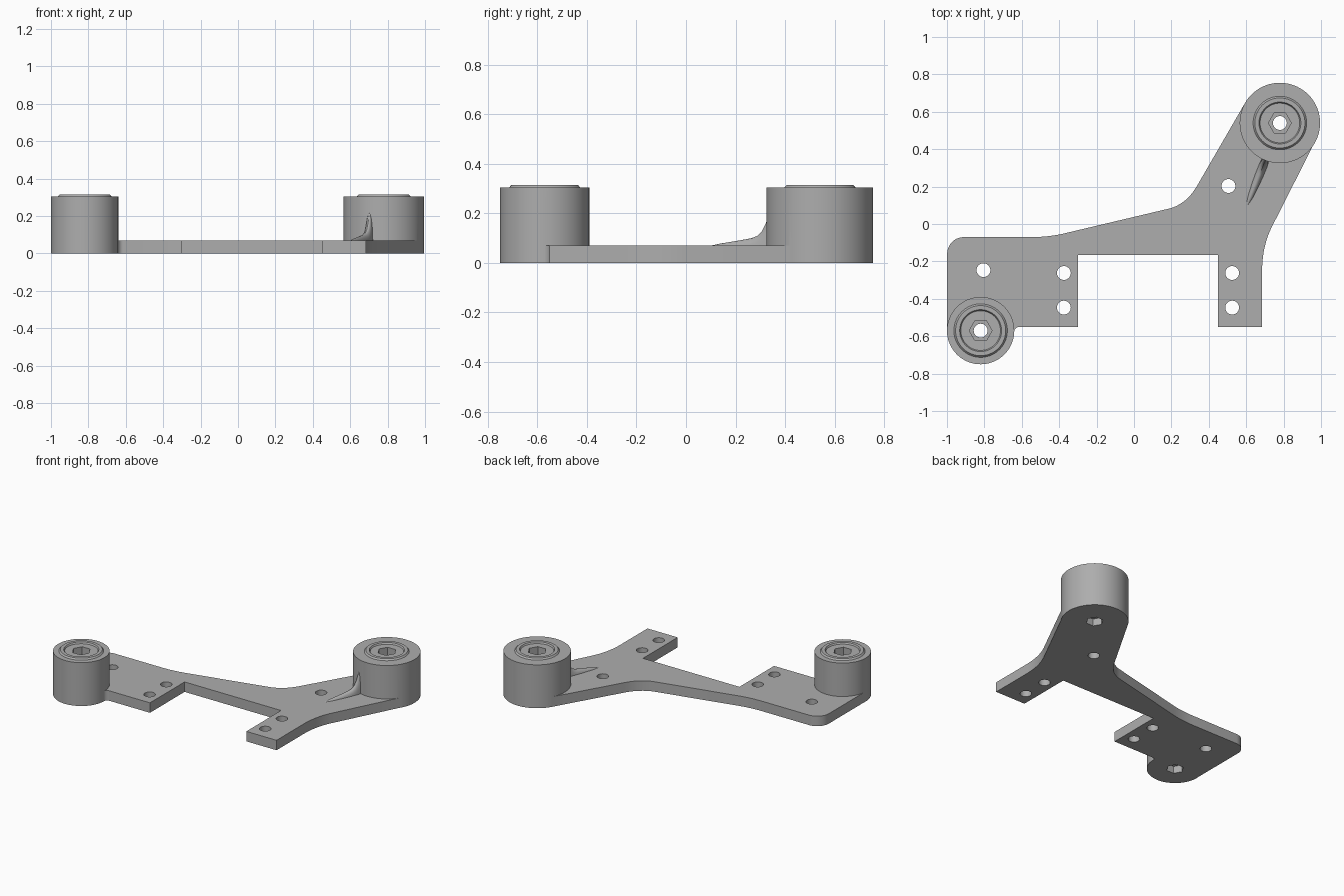
import bpy, bmesh, math
from mathutils import Vector

cube = bpy.data.objects.get("Cube")
if cube:
    bpy.data.objects.remove(cube, do_unlink=True)

grey = bpy.data.materials.new("plain_grey")
grey.use_nodes = True
grey.diffuse_color = (0.42, 0.42, 0.42, 1)
grey.node_tree.nodes["Principled BSDF"].inputs["Base Color"].default_value = (0.42, 0.42, 0.42, 1)

T = 0.07     # plate thickness
TOP = 0.305  # boss height


def make(name, bm):
    bmesh.ops.recalc_face_normals(bm, faces=bm.faces)
    mesh = bpy.data.meshes.new(name)
    bm.to_mesh(mesh)
    bm.free()
    mesh.materials.append(grey)
    ob = bpy.data.objects.new(name, mesh)
    bpy.context.scene.collection.objects.link(ob)
    return ob


def prism(name, points, z0, z1):
    bm = bmesh.new()
    face = bm.faces.new([bm.verts.new((x, y, z0)) for x, y in points])
    new = bmesh.ops.extrude_face_region(bm, geom=[face])["geom"]
    bmesh.ops.translate(bm, vec=(0, 0, z1 - z0),
                        verts=[v for v in new if isinstance(v, bmesh.types.BMVert)])
    return make(name, bm)


def ring(x, y, r, n):
    return [(x + r * math.cos(2 * math.pi * i / n), y + r * math.sin(2 * math.pi * i / n))
            for i in range(n)]


def bend(a, b, c, n=10):
    # rounded corner from a to c around control point b
    a, b, c = Vector(a), Vector(b), Vector(c)
    return [tuple(a * (1 - t) ** 2 + b * 2 * t * (1 - t) + c * t * t)
            for t in (i / n for i in range(n + 1))]


def combine(target, tool, operation):
    mod = target.modifiers.new("combine", 'BOOLEAN')
    mod.operation, mod.solver, mod.object = operation, 'EXACT', tool
    tool.hide_render = True
    bpy.context.view_layer.objects.active = target
    bpy.ops.object.modifier_apply(modifier=mod.name)
    bpy.data.objects.remove(tool, do_unlink=True)


def boss(name, x, y, r, n=72):
    # turned profile with a raised ring on top
    profile = [(r, 0), (r, TOP), (0.143, TOP), (0.134, 0.315), (0.112, 0.315), (0.106, TOP)]
    bm = bmesh.new()
    loops = [[bm.verts.new((px, py, z)) for px, py in ring(x, y, pr, n)] for pr, z in profile]
    for lo, hi in zip(loops, loops[1:]):
        for i in range(n):
            j = (i + 1) % n
            bm.faces.new((lo[i], lo[j], hi[j], hi[i]))
    bm.faces.new(loops[0])
    bm.faces.new(loops[-1])
    return make(name, bm)


# Flat bracket plate
outline = [(-0.999, -0.57)]
outline += [(-0.91 + 0.089 * math.cos(a), -0.16 + 0.09 * math.sin(a))
            for a in (math.pi - i * math.pi / 20 for i in range(11))]
outline += bend((-0.55, -0.07), (-0.46, -0.07), (-0.38, -0.052))
outline += bend((0.19, 0.083), (0.28, 0.107), (0.336, 0.202))
outline += [(0.594, 0.648), (0.78, 0.56), (0.968, 0.44)]
outline += bend((0.745, 0.0), (0.685, -0.11), (0.685, -0.25))
outline += [(0.685, -0.55), (0.45, -0.55), (0.45, -0.165), (-0.30, -0.165), (-0.30, -0.55)]
outline += bend((-0.615, -0.55), (-0.637, -0.552), (-0.645, -0.58), 6)
outline += [(-0.82, -0.60)]
bracket = prism("bracket_plate", outline, 0, T)

# Two cylindrical mounts
mounts = [(-0.82, -0.57, 0.18), (0.78, 0.54, 0.215)]
for x, y, r in mounts:
    combine(bracket, boss("mount", x, y, r), 'UNION')

# Hex pockets above and below, joined by a round bore
for x, y, r in mounts:
    combine(bracket, prism("bore", ring(x, y, 0.037, 32), -0.1, 0.5), 'DIFFERENCE')
    combine(bracket, prism("top_hex", ring(x, y, 0.061, 6), 0.235, 0.5), 'DIFFERENCE')
    combine(bracket, prism("bottom_hex", ring(x, y, 0.056, 6), -0.1, 0.05), 'DIFFERENCE')

# Screw holes
holes = [(-0.805, -0.247), (0.505, 0.203)]
holes += [(x, y) for x in (-0.375, 0.525) for y in (-0.262, -0.447)]
for x, y in holes:
    combine(bracket, prism("hole", ring(x, y, 0.037, 32), -0.1, 0.2), 'DIFFERENCE')

# Curved rib sweeping up the large mount: distance along, top height, half width
start, end = Vector((0.60, 0.09, 0)), Vector((0.71, 0.36, 0))
side = Vector((0.926, -0.377, 0))
stations = [(0, 0.068, 0.006), (0.2, 0.079, 0.016), (0.45, 0.09, 0.021), (0.65, 0.1, 0.023),
            (0.74, 0.11, 0.023), (0.81, 0.13, 0.023), (0.87, 0.165, 0.022), (0.92, 0.215, 0.02),
            (1, 0.215, 0.02)]
bm = bmesh.new()
rows = []
for t, top, w in stations:
    mid = start.lerp(end, t)
    rows.append([bm.verts.new(mid + side * w * math.cos(a)
                              + Vector((0, 0, 0.06 + (top - 0.06) * math.sin(a))))
                 for a in (math.pi * i / 10 for i in range(11))])
for p, q in zip(rows, rows[1:]):
    for i in range(11):
        j = (i + 1) % 11
        bm.faces.new((p[i], p[j], q[j], q[i]))
bm.faces.new(rows[0])
bm.faces.new(rows[-1])
rib = make("support_rib", bm)

for ob in (bracket, rib):
    bpy.ops.object.select_all(action='DESELECT')
    ob.select_set(True)
    bpy.context.view_layer.objects.active = ob
    bpy.ops.object.shade_smooth_by_angle(angle=math.radians(30))
